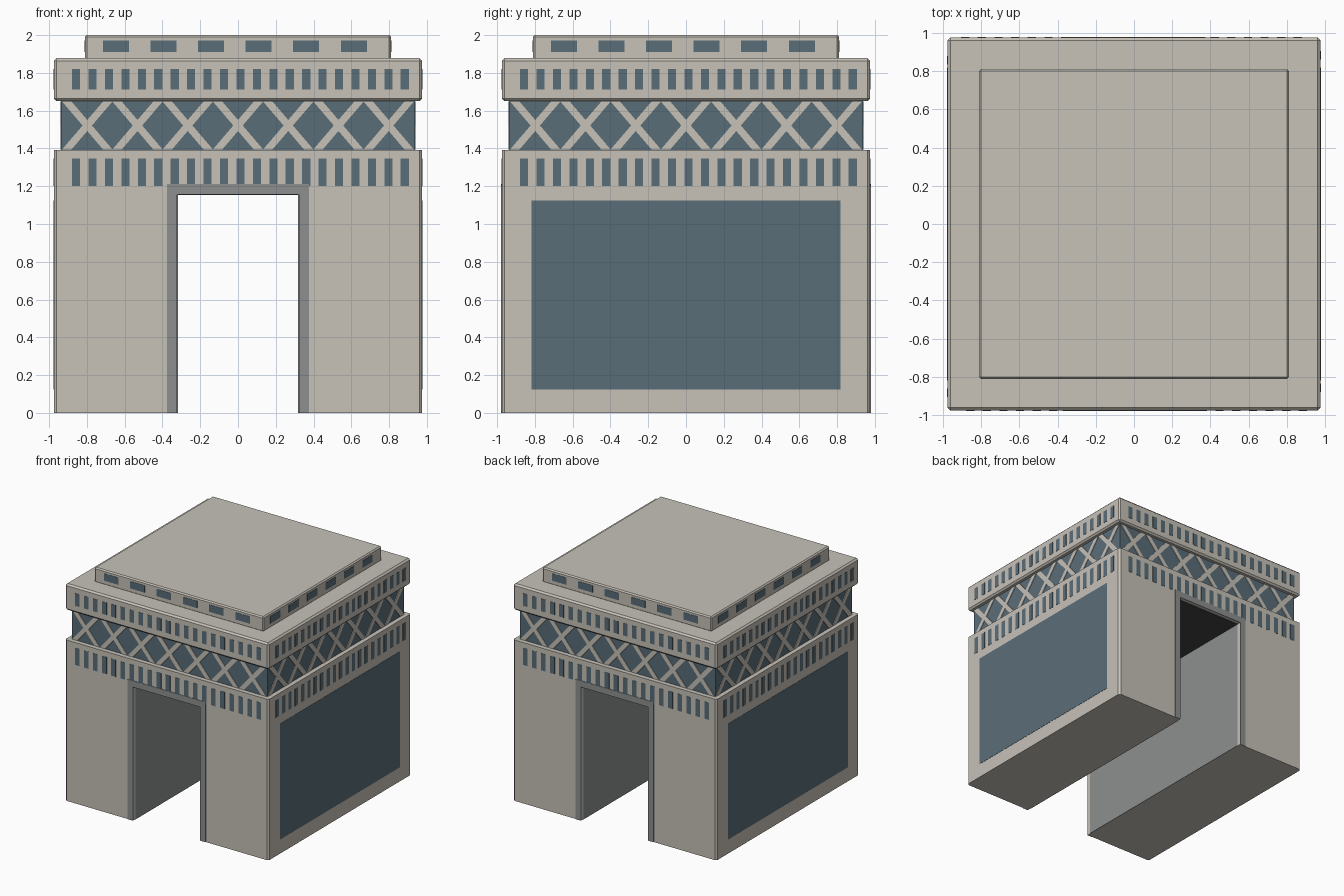
import bpy, bmesh
from math import pi
from mathutils import Matrix

cube = bpy.data.objects.get("Cube")
if cube:
    bpy.data.objects.remove(cube, do_unlink=True)


def material(name, rgb):
    lin = [((c / 255 + 0.055) / 1.055) ** 2.4 for c in rgb] + [1]
    m = bpy.data.materials.new(name)
    m.use_nodes = True
    m.diffuse_color = lin
    node = next(n for n in m.node_tree.nodes if n.type == 'BSDF_PRINCIPLED')
    node.inputs["Base Color"].default_value = lin
    return m


STONE = material("pale stone", (199, 194, 185))
BLUE = material("slate blue", (90, 109, 120))
GREY = material("mid grey", (141, 143, 143))
DARK = material("dark grey", (66, 66, 66))


def finish(name, bm, mat):
    bmesh.ops.recalc_face_normals(bm, faces=bm.faces)
    mesh = bpy.data.meshes.new(name)
    bm.to_mesh(mesh)
    bm.free()
    mesh.materials.append(mat)
    ob = bpy.data.objects.new(name, mesh)
    bpy.context.collection.objects.link(ob)
    return ob


def prism(bm, profile, y0, y1):
    """Extrude an (x, z) outline from y0 to y1."""
    face = bm.faces.new([bm.verts.new((x, y0, z)) for x, z in profile])
    new = bmesh.ops.extrude_face_region(bm, geom=[face])["geom"]
    verts = [v for v in new if isinstance(v, bmesh.types.BMVert)]
    bmesh.ops.translate(bm, verts=verts, vec=(0, y1 - y0, 0))


def rect(x0, x1, z0, z1):
    return [(x0, z0), (x1, z0), (x1, z1), (x0, z1)]


def slab(name, half, z0, z1, mat, bevel=0):
    bm = bmesh.new()
    prism(bm, rect(-half, half, z0, z1), -half, half)
    if bevel:
        bmesh.ops.bevel(bm, geom=bm.edges[:], offset=bevel, segments=1,
                        affect='EDGES')
    return finish(name, bm, mat)


def plates(name, outlines, wall, thick, mat, sides=(0, 1, 2, 3)):
    """Thin plates on the wall at distance `wall`, repeated round the sides."""
    bm = bmesh.new()
    for side in sides:
        old = set(bm.verts)
        for outline in outlines:
            prism(bm, outline, -wall - thick, -wall + 0.002)
        bmesh.ops.transform(bm, matrix=Matrix.Rotation(side * pi / 2, 4, 'Z'),
                            verts=[v for v in bm.verts if v not in old])
    return finish(name, bm, mat)


W = 0.975        # half width of the block
OPEN = 0.322     # half width of the passage
LINTEL = 1.157   # height of the passage

# Main block with its passage; only the outer corners are chamfered
bm = bmesh.new()
prism(bm, [(-W, 0), (-OPEN, 0), (-OPEN, LINTEL), (OPEN, LINTEL), (OPEN, 0),
           (W, 0), (W, 1.393), (-W, 1.393)], -W, W)
corners = [e for e in bm.edges
           if all(abs(v.co.x) > 0.9 for v in e.verts)
           and abs(e.verts[0].co.z - e.verts[1].co.z) > 1]
bmesh.ops.bevel(bm, geom=corners, offset=0.015, segments=1, affect='EDGES')
finish("main_block", bm, STONE)

# Upper tiers
slab("lattice_band", 0.936, 1.39, 1.655, BLUE)
slab("cornice", W, 1.65, 1.878, STONE, 0.014)
slab("attic", 0.81, 1.87, 2.0, STONE, 0.01)

# Lining of the passage, stopping short of both ends
for name, outline, mat in (
        ("left_passage_wall", rect(OPEN - 0.004, OPEN + 0.001, 0, LINTEL), GREY),
        ("right_passage_wall", rect(-OPEN - 0.001, 0.004 - OPEN, 0, LINTEL), GREY),
        ("passage_ceiling", rect(-OPEN, OPEN, LINTEL - 0.004, LINTEL + 0.001), DARK)):
    bm = bmesh.new()
    prism(bm, outline, -0.945, 0.945)
    finish(name, bm, mat)

# Flat surround at both ends of the passage
plates("passage_surround",
       [rect(-0.375, -OPEN, 0, LINTEL), rect(OPEN, 0.375, 0, LINTEL),
        rect(-0.375, 0.375, LINTEL, 1.212)], W, 0.004, GREY, (0, 2))

# Large panels on the two flanks
plates("flank_panel", [rect(-0.818, 0.818, 0.123, 1.125)], W, 0.002, BLUE, (1, 3))


def window_row(count, centre, step, width, z0, z1):
    mids = [centre + (i - (count - 1) / 2) * step for i in range(count)]
    return [rect(m - width / 2, m + width / 2, z0, z1) for m in mids]


plates("block_windows", window_row(21, 0.013, 0.087, 0.043, 1.2, 1.347),
       W, 0.002, BLUE)
plates("cornice_windows", window_row(21, 0.013, 0.087, 0.043, 1.712, 1.82),
       W, 0.002, BLUE)
plates("attic_windows", window_row(6, -0.017, 0.252, 0.138, 1.91, 1.972),
       0.81, 0.002, BLUE)

# Crossed bars on the band
bars = []
for i in range(-3, 4):
    for lean in (-1, 1):
        low, high = i * 0.266 - lean * 0.108, i * 0.266 + lean * 0.108
        bars.append([(low - 0.025, 1.395), (low + 0.025, 1.395),
                     (high + 0.025, 1.648), (high - 0.025, 1.648)])
plates("lattice_bars", bars, 0.936, 0.005, STONE)
